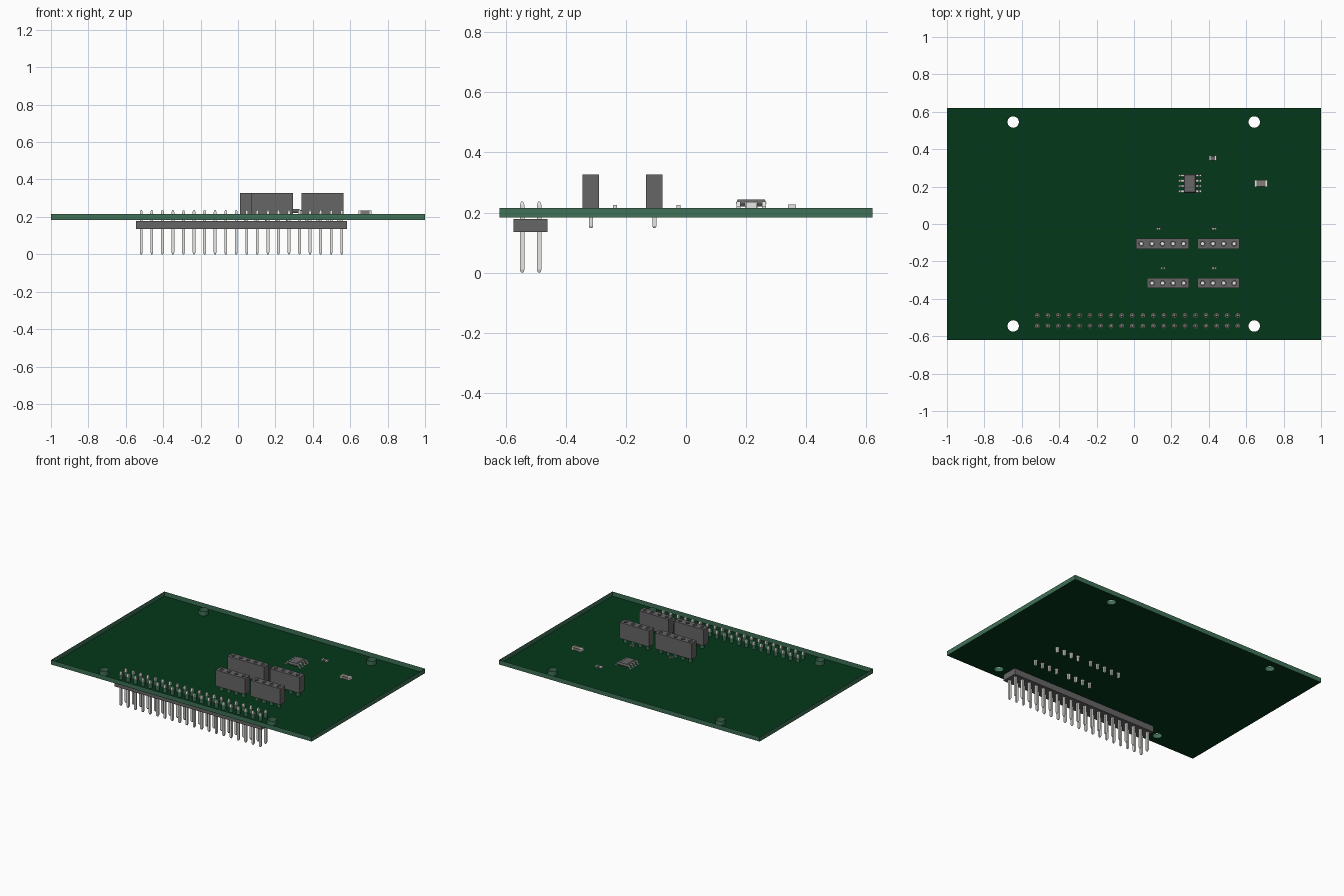
import bpy, bmesh, math
from mathutils import Matrix, Vector

if "Cube" in bpy.data.objects:
    bpy.data.objects.remove(bpy.data.objects["Cube"])


def mat(name, rgb):
    m = bpy.data.materials.new(name)
    m.diffuse_color = (*rgb, 1)
    m.use_nodes = True
    m.node_tree.nodes["Principled BSDF"].inputs["Base Color"].default_value = m.diffuse_color
    return m


MASK = mat("green_mask", (0.0015, 0.039, 0.011))
EDGE = mat("board_edge_green", (0.05, 0.165, 0.095))
PLASTIC = mat("dark_plastic", (0.135, 0.132, 0.132))
SILVER = mat("silver_metal", (0.82, 0.82, 0.78))
GOLD = mat("gold_plating", (0.86, 0.6, 0.25))
BROWN = mat("brown_grey_ceramic", (0.22, 0.2, 0.18))

Z0, Z1 = 0.184, 0.2155         # board underside and top
P = 0.0564                     # pin pitch


def finish(bm, name, *mats):
    bmesh.ops.recalc_face_normals(bm, faces=bm.faces)
    me = bpy.data.meshes.new(name)
    bm.to_mesh(me)
    bm.free()
    for m in mats:
        me.materials.append(m)
    ob = bpy.data.objects.new(name, me)
    bpy.context.collection.objects.link(ob)
    return ob


def box(bm, x0, x1, y0, y1, z0, z1):
    m = Matrix.Translation(((x0 + x1) / 2, (y0 + y1) / 2, (z0 + z1) / 2))
    m = m @ Matrix.Diagonal((x1 - x0, y1 - y0, z1 - z0, 1))
    bmesh.ops.create_cube(bm, size=1, matrix=m)


def cyl(bm, x, y, r, z0, z1, seg=16):
    bmesh.ops.create_cone(bm, cap_ends=True, segments=seg, radius1=r, radius2=r,
                          depth=z1 - z0,
                          matrix=Matrix.Translation((x, y, (z0 + z1) / 2)))


def tube(bm, x, y, ri, ro, z0, z1, seg=16):
    """Closed ring-shaped sleeve."""
    rings = []
    for r, z in ((ri, z0), (ro, z0), (ro, z1), (ri, z1)):
        rings.append([bm.verts.new((x + r * math.cos(a), y + r * math.sin(a), z))
                      for a in (2 * math.pi * i / seg for i in range(seg))])
    for a, b in zip(rings, rings[1:] + rings[:1]):
        for i in range(seg):
            j = (i + 1) % seg
            bm.faces.new((a[i], a[j], b[j], b[i]))


def stack(bm, x, y, sections):
    """Rectangular sections (z, half x, half y) skinned and capped."""
    rings = [[bm.verts.new((x + sx * hx, y + sy * hy, z))
              for sx, sy in ((-1, -1), (1, -1), (1, 1), (-1, 1))] for z, hx, hy in sections]
    for a, b in zip(rings, rings[1:]):
        for i in range(4):
            j = (i + 1) % 4
            bm.faces.new((a[i], a[j], b[j], b[i]))
    bm.faces.new(rings[0][::-1])
    bm.faces.new(rings[-1])


def pin(bm, x, y, w, z0, z1, tip):
    """Square pin with tapered ends."""
    stack(bm, x, y, [(z, h, h) for z, h in
                     ((z0, w / 4), (z0 + tip, w / 2), (z1 - tip, w / 2), (z1, w / 4))])


def cut(ob, holes):
    """Bore round holes (x, y, radius, z0, z1, segments) out of an object."""
    bm = bmesh.new()
    for h in holes:
        cyl(bm, *h)
    cutter = finish(bm, "cutter")
    cutter.hide_render = True
    mod = ob.modifiers.new("bore", 'BOOLEAN')
    mod.operation, mod.solver, mod.object = 'DIFFERENCE', 'EXACT', cutter
    bpy.context.view_layer.objects.active = ob
    bpy.ops.object.modifier_apply(modifier=mod.name)
    bpy.data.objects.remove(cutter)


# Layout
header_pins = [(0.0187 + (i - 9.5) * P, y) for i in range(20) for y in (-0.545, -0.4885)]
sockets = [(0.152, -0.105, 5), (0.451, -0.105, 4), (0.181, -0.316, 4), (0.451, -0.316, 4)]
socket_pins = [[(cx + (i - (n - 1) / 2) * P, cy) for i in range(n)] for cx, cy, n in sockets]
all_pins = header_pins + [p for s in socket_pins for p in s]

# Board: drilled floor at the underside, outer and hole walls standing up, open on top
bm = bmesh.new()
box(bm, -1, 1, -0.621, 0.621, Z0, Z1)
board = finish(bm, "circuit_board", MASK, EDGE)
holes = [(x, y, 0.0305, Z0 - 0.05, Z1 + 0.05, 32) for x in (-0.646, 0.643) for y in (-0.545, 0.545)]
holes += [(x, y, 0.0132, Z0 - 0.05, Z1 + 0.05, 16) for x, y in all_pins]
cut(board, holes)
bm = bmesh.new()
bm.from_mesh(board.data)
bmesh.ops.delete(bm, geom=[f for f in bm.faces if f.normal.z > 0.5], context='FACES')
for f in bm.faces:
    f.material_index = 1 if abs(f.normal.z) < 0.5 else 0
bm.to_mesh(board.data)
bm.free()

# Plated barrels lining the pin holes
bm = bmesh.new()
for x, y in all_pins:
    tube(bm, x, y, 0.0114, 0.0130, Z0, Z1)
finish(bm, "plated_holes", GOLD)

# Pin header below the board
bm = bmesh.new()
box(bm, 0.0187 - 10 * P, 0.0187 + 10 * P, -0.573, -0.461, 0.1355, 0.1785)
finish(bm, "header_housing", PLASTIC)
bm = bmesh.new()
for x, y in header_pins:
    pin(bm, x, y, 0.0148, 0.0, 0.236, 0.01)
finish(bm, "header_pins", SILVER)

# Upright sockets with bores, contacts and solder tails
for k, ((cx, cy, n), pins) in enumerate(zip(sockets, socket_pins), 1):
    bm = bmesh.new()
    box(bm, cx - n * P / 2, cx + n * P / 2, cy - 0.0275, cy + 0.0275, Z1, 0.3265)
    ob = finish(bm, f"socket_housing_{k}", PLASTIC)
    cut(ob, [(x, y, 0.0125, 0.27, 0.35, 16) for x, y in pins])
    bm = bmesh.new()
    for x, y in pins:
        cyl(bm, x, y, 0.0105, 0.26, 0.305)
        pin(bm, x, y, 0.0142, 0.148, 0.265, 0.007)
    finish(bm, f"socket_contacts_{k}", SILVER)

# Eight-lead chip: body bevelled towards top and bottom
CX, CY = 0.299, 0.217
bm = bmesh.new()
stack(bm, CX, CY, [(0.220, 0.028, 0.045), (0.231, 0.034, 0.05),
                   (0.233, 0.034, 0.05), (0.243, 0.028, 0.045)])
finish(bm, "chip_body", PLASTIC)

# Gull-wing chip leads, a profile swept across each lead's width
prof = [(0.03, 0.0205), (0.047, 0.0205), (0.052, 0.0055), (0.061, 0.0055),
        (0.061, 0.0005), (0.049, 0.0005), (0.044, 0.0155), (0.03, 0.0155)]
bm = bmesh.new()
for s in (-1, 1):
    for i in range(4):
        y = CY + (i - 1.5) * 0.0282
        f = bm.faces.new([bm.verts.new((CX + s * x, y - 0.0063, Z1 + z)) for x, z in prof])
        r = bmesh.ops.extrude_face_region(bm, geom=[f])
        bmesh.ops.translate(bm, vec=Vector((0, 0.0126, 0)),
                            verts=[v for v in r["geom"] if isinstance(v, bmesh.types.BMVert)])
finish(bm, "chip_leads", SILVER)


# Two-terminal surface parts: body between two metal end caps
def surface_part(name, x, y, lx, ly, h, body, cap):
    e, d = lx * cap, h * 0.05
    bm = bmesh.new()
    box(bm, x - lx / 2 + e, x + lx / 2 - e, y - ly / 2 + d, y + ly / 2 - d, Z1, Z1 + h - d)
    finish(bm, name + "_body", body)
    bm = bmesh.new()
    for s in (-1, 1):
        a, b = sorted((x + s * lx / 2, x + s * (lx / 2 - e)))
        box(bm, a, b, y - ly / 2, y + ly / 2, Z1, Z1 + h)
    finish(bm, name + "_terminals", SILVER)


surface_part("resistor", 0.421, 0.352, 0.042, 0.026, 0.011, PLASTIC, 0.22)
surface_part("large_capacitor", 0.679, 0.217, 0.070, 0.036, 0.019, BROWN, 0.15)
for k, (x, y) in enumerate([(0.131, -0.025), (0.430, -0.025), (0.155, -0.236), (0.430, -0.236)], 1):
    surface_part(f"small_resistor_{k}", x, y, 0.0235, 0.0125, 0.0095, PLASTIC, 0.28)
